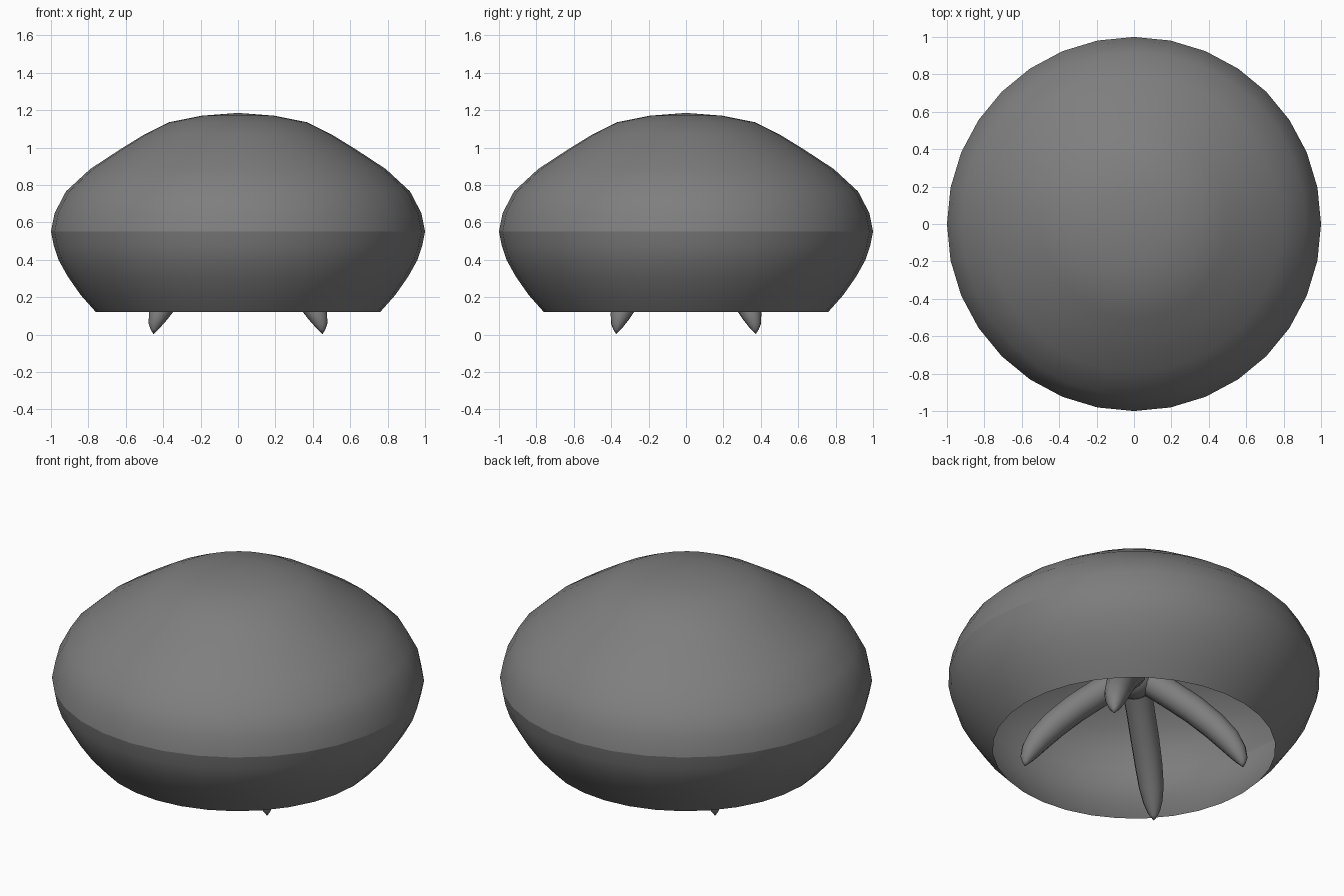
import bpy, bmesh
from math import cos, sin, pi, radians
from mathutils import Vector, Matrix

cube = bpy.data.objects.get("Cube")
if cube:
    bpy.data.objects.remove(cube, do_unlink=True)

# Single grey material
grey = bpy.data.materials.new("mid_grey")
grey.use_nodes = True
colour = (0.21, 0.21, 0.21, 1)
grey.diffuse_color = colour
grey.node_tree.nodes["Principled BSDF"].inputs["Base Color"].default_value = colour


def finish(name, bm):
    bmesh.ops.recalc_face_normals(bm, faces=bm.faces)
    for f in bm.faces:
        f.smooth = True
    mesh = bpy.data.meshes.new(name)
    bm.to_mesh(mesh)
    bm.free()
    mesh.materials.append(grey)
    obj = bpy.data.objects.new(name, mesh)
    bpy.context.collection.objects.link(obj)
    return obj


def lathe(name, profile, sides=32):
    bm = bmesh.new()
    verts = [bm.verts.new((r, 0, z)) for r, z in profile]
    edges = [bm.edges.new(pair) for pair in zip(verts, verts[1:])]
    bmesh.ops.spin(bm, geom=verts + edges, cent=(0, 0, 0), axis=(0, 0, 1),
                   angle=2 * pi, steps=sides)
    bmesh.ops.remove_doubles(bm, verts=bm.verts, dist=0.001)
    # Point the open shell's normals outward
    obj = finish(name, bm)
    mid = obj.data.polygons[0]
    if mid.normal.dot(Vector((mid.center.x, mid.center.y, 0.3))) < 0:
        obj.data.flip_normals()
    return obj


# Bell: two thin open shells that meet at the widest line
lathe("bell_upper", [(0, 1.185), (0.195, 1.17), (0.37, 1.135), (0.5, 1.07),
                     (0.63, 0.99), (0.79, 0.885), (0.92, 0.765),
                     (0.98, 0.65), (1, 0.55)])
lathe("bell_lower", [(1, 0.55), (0.985, 0.475), (0.96, 0.4), (0.91, 0.31),
                     (0.84, 0.21), (0.76, 0.12)])

# Arms: tapered tubes that curve out and down from the hub
ARM = [(0, 0.57, 0.07), (0.09, 0.53, 0.08), (0.2, 0.45, 0.078),
       (0.32, 0.36, 0.078), (0.43, 0.26, 0.075), (0.51, 0.17, 0.068),
       (0.555, 0.1, 0.053), (0.578, 0.05, 0.034), (0.583, 0.025, 0.018)]


def arm(name, angle, sides=12):
    bm = bmesh.new()
    rings = []
    for i, (r, z, radius) in enumerate(ARM):
        a, b = ARM[max(i - 1, 0)], ARM[min(i + 1, len(ARM) - 1)]
        along = Vector((b[0] - a[0], 0, b[1] - a[1])).normalized()
        up = Vector((0, 1, 0)).cross(along)
        rings.append([bm.verts.new(Vector((r, 0, z)) + radius * (
            cos(2 * pi * k / sides) * up + sin(2 * pi * k / sides) * Vector((0, 1, 0))))
            for k in range(sides)])
    for low, high in zip(rings, rings[1:]):
        for k in range(sides):
            n = (k + 1) % sides
            bm.faces.new((low[k], low[n], high[n], high[k]))
    bm.faces.new(rings[0])
    tip = bm.verts.new((0.586, 0, 0.002))
    for k in range(sides):
        bm.faces.new((rings[-1][k], rings[-1][(k + 1) % sides], tip))
    bm.transform(Matrix.Rotation(angle, 4, "Z"))
    finish(name, bm)


SPREAD = radians(39.5)
arm("arm_back_left", SPREAD)
arm("arm_back_right", pi - SPREAD)
arm("arm_front_right", pi + SPREAD)
arm("arm_front_left", -SPREAD)

# Hub: rounded body where the arms join
bm = bmesh.new()
bmesh.ops.create_uvsphere(bm, u_segments=20, v_segments=12, radius=0.12)
bm.transform(Matrix.Translation((0, 0, 0.56)))
finish("hub", bm)
